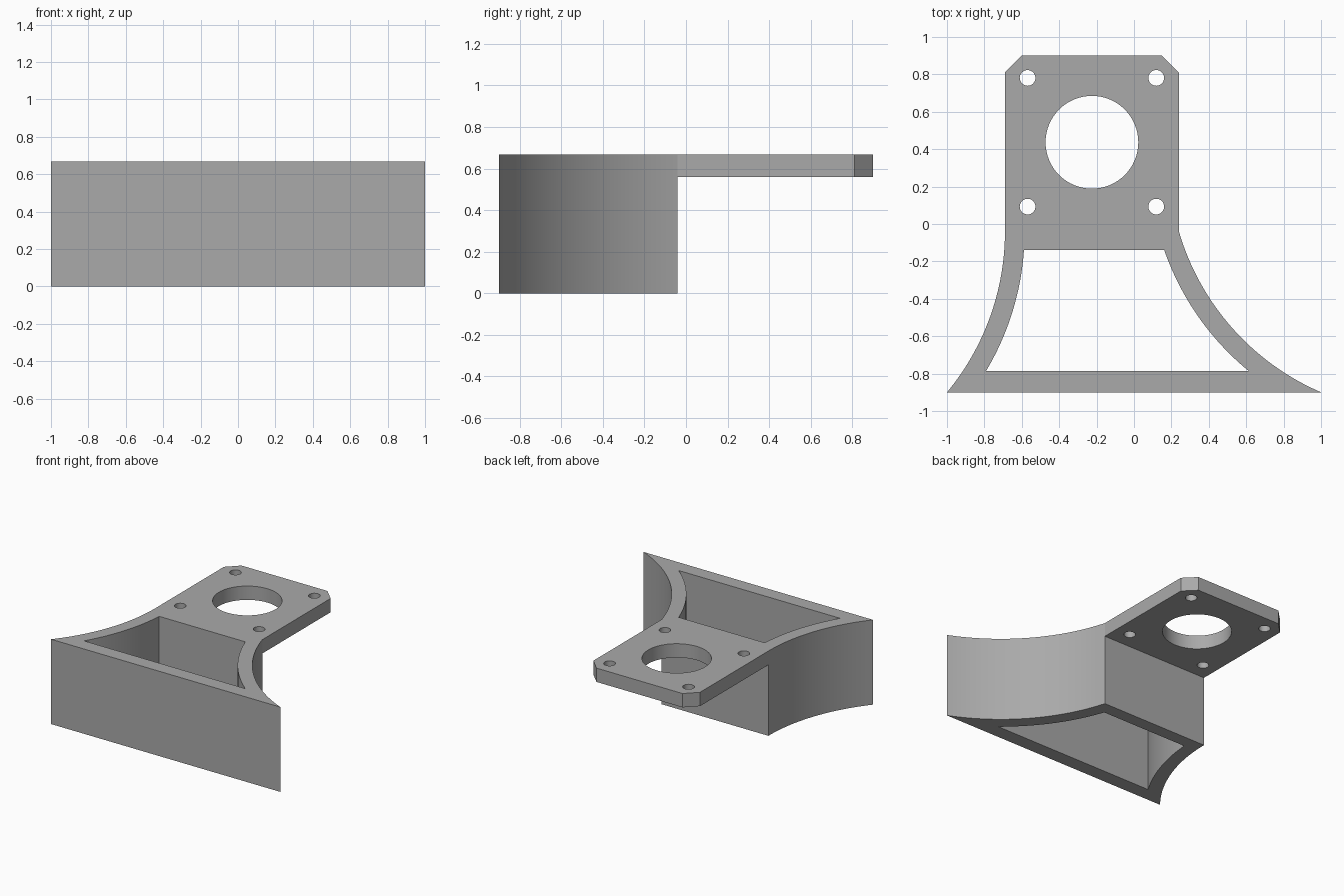
import bpy
import bmesh
from math import atan2, cos, sin, sqrt, tau, radians

default = bpy.data.objects.get("Cube")
if default:
    bpy.data.objects.remove(default, do_unlink=True)

HEIGHT, PLATE_BOTTOM = 0.668, 0.559
FRONT, BACK, STEP = -0.9, 0.9, -0.04      # y of front wall, plate end, rear wall
LEFT, RIGHT = -0.69, 0.24                 # x limits of the plate
CHAMFER, WALL, RADIUS = 0.09, 0.105, 1.348
INNER_FRONT, INNER_BACK = -0.787, -0.14   # pocket limits in y

grey = bpy.data.materials.new("plain grey")
grey.use_nodes = True
colour = (0.4, 0.4, 0.4, 1)
grey.diffuse_color = colour
grey.node_tree.nodes["Principled BSDF"].inputs["Base Color"].default_value = colour


def circle(x, y, r, n):
    return [(x + r * cos(tau * i / n), y + r * sin(tau * i / n)) for i in range(n)]


def side_arc(centre, r, y0, y1, side, n=32):
    """Points on the side of a circle nearest the bracket, from y0 to y1."""
    a0, a1 = (atan2(y - centre[1], sqrt(r * r - (y - centre[1]) ** 2)) for y in (y0, y1))
    angles = [a0 + (a1 - a0) * i / n for i in range(n + 1)]
    return [(centre[0] + side * r * cos(a), centre[1] + r * sin(a)) for a in angles]


def extruded(name, loops, z0, z1):
    """Solid from an outer loop and any number of hole loops."""
    bm = bmesh.new()
    for loop in loops:
        verts = [bm.verts.new((x, y, z0)) for x, y in loop]
        for a, b in zip(verts, verts[1:] + verts[:1]):
            bm.edges.new((a, b))
    bmesh.ops.triangle_fill(bm, edges=bm.edges[:], use_beauty=True)
    top = bmesh.ops.extrude_face_region(bm, geom=bm.faces[:])["geom"]
    moved = [v for v in top if isinstance(v, bmesh.types.BMVert)]
    bmesh.ops.translate(bm, verts=moved, vec=(0, 0, z1 - z0))
    bmesh.ops.recalc_face_normals(bm, faces=bm.faces[:])
    mesh = bpy.data.meshes.new(name)
    bm.to_mesh(mesh)
    bm.free()
    mesh.materials.append(grey)
    obj = bpy.data.objects.new(name, mesh)
    bpy.context.collection.objects.link(obj)
    return obj


# Circle centres of the two curved flanks
left_centre = (LEFT - RADIUS, STEP)
right_centre = (1.534, 0.338)

# Outer outline: left flank, chamfered plate, right flank
outline = side_arc(left_centre, RADIUS, FRONT, STEP, 1)
outline += [(LEFT, BACK - CHAMFER), (LEFT + CHAMFER, BACK),
            (RIGHT - CHAMFER, BACK), (RIGHT, BACK - CHAMFER)]
outline += side_arc(right_centre, RADIUS, STEP, FRONT, -1)

# Open pocket between the walls
pocket = side_arc(left_centre, RADIUS + WALL, INNER_FRONT, INNER_BACK, 1)
pocket += side_arc(right_centre, RADIUS + WALL, INNER_BACK, INNER_FRONT, -1)

# Large bore and four screw holes
mid_x, mid_y, spacing = (LEFT + RIGHT) / 2, 0.437, 0.344
holes = [circle(mid_x, mid_y, 0.248, 64)]
holes += [circle(mid_x + sx * spacing, mid_y + sy * spacing, 0.042, 32)
          for sx in (-1, 1) for sy in (-1, 1)]

bracket = extruded("mounting_bracket", [outline, pocket] + holes, 0, HEIGHT)

# Clear the space below the plate
cutter = extruded("underside_cutter", [[(-1, STEP), (1, STEP), (1, 1), (-1, 1)]],
                  -0.2, PLATE_BOTTOM)
cutter.hide_render = True
cut = bracket.modifiers.new("underside", "BOOLEAN")
cut.operation, cut.solver, cut.object = "DIFFERENCE", "EXACT", cutter

bpy.ops.object.select_all(action="DESELECT")
bracket.select_set(True)
bpy.context.view_layer.objects.active = bracket
bpy.ops.object.modifier_apply(modifier=cut.name)
bpy.data.objects.remove(cutter, do_unlink=True)
bpy.ops.object.shade_smooth_by_angle(angle=radians(12))
